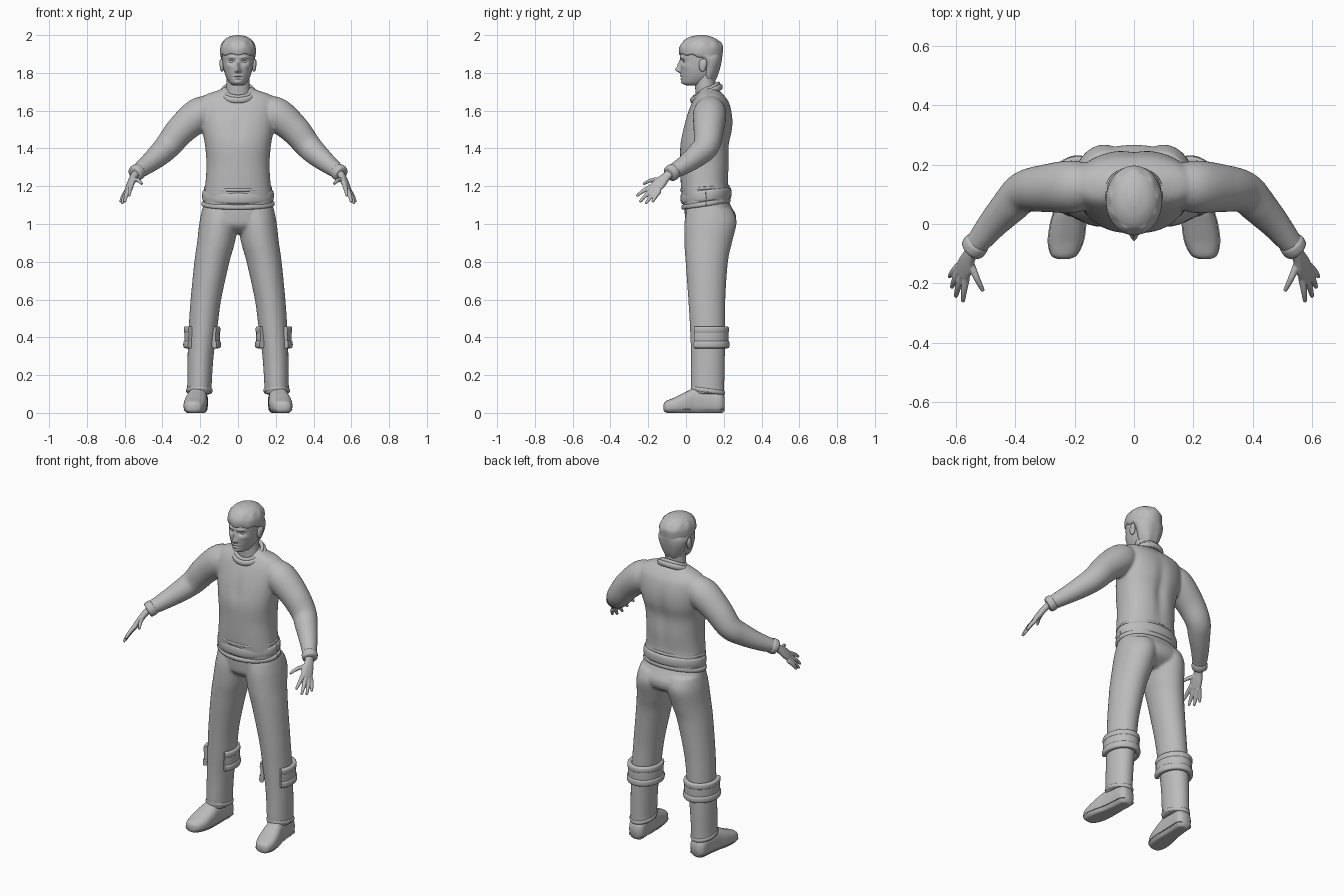
import bpy, bmesh, math
from mathutils import Vector

cube = bpy.data.objects.get("Cube")
if cube:
    bpy.data.objects.remove(cube)

grey = bpy.data.materials.new("plain grey")
grey.use_nodes = True
grey.diffuse_color = (0.5, 0.5, 0.5, 1)
bsdf = grey.node_tree.nodes["Principled BSDF"]
bsdf.inputs["Base Color"].default_value = (0.5, 0.5, 0.5, 1)
bsdf.inputs["Roughness"].default_value = 0.7


def refine(rows, steps):
    """Catmull-Rom interpolation between cross-sections."""
    out = []
    last = len(rows) - 1
    for i in range(last):
        p0, p1, p2, p3 = (rows[min(max(k, 0), last)] for k in range(i - 1, i + 3))
        for j in range(steps):
            t = j / steps
            out.append([b + 0.5 * t * (c - a + t * (2*a - 5*b + 4*c - d + t * (3*(b - c) + d - a)))
                        for a, b, c, d in zip(p0, p1, p2, p3)])
    return out + [list(rows[-1])]


def loft(bm, rows, plane=None, width=None, power=2, segs=40, steps=6, side=1):
    """Skin rows of (x, y, z, half width, half depth); without a plane the rings follow the path."""
    rows = refine(rows, steps)
    mids = [Vector(r[:3]) for r in rows]
    rings, verts = [], []
    for i, row in enumerate(rows):
        if plane:
            u, v = Vector(plane[0]), Vector(plane[1])
        else:
            t = (mids[min(i + 1, len(mids) - 1)] - mids[max(i - 1, 0)]).normalized()
            u = Vector(width) if width else t.cross(Vector((0, 0, 1)))
            u = (u - t * u.dot(t)).normalized()
            v = u.cross(t)
        ring = []
        for k in range(segs):
            a = math.tau * k / segs
            c, s = math.cos(a), math.sin(a)
            c = math.copysign(abs(c) ** (2 / power), c)
            s = math.copysign(abs(s) ** (2 / power), s)
            p = mids[i] + u * (c * max(row[3], 0.002)) + v * (s * max(row[4], 0.002))
            ring.append(bm.verts.new((p.x * side, p.y, p.z)))
        rings.append(ring)
        verts += ring
    faces = [bm.faces.new(rings[0]), bm.faces.new(rings[-1])]
    for a, b in zip(rings, rings[1:]):
        for k in range(segs):
            n = (k + 1) % segs
            faces.append(bm.faces.new((a[k], a[n], b[n], b[k])))
    bmesh.ops.recalc_face_normals(bm, faces=faces)
    return verts


FLAT = ((1, 0, 0), (0, 1, 0))
UPRIGHT = ((1, 0, 0), (0, 0, 1))


def stack(rows, x=0):
    """Rows of (height, y, half width, half depth) to level cross-sections."""
    return [(x, y, z, a, b) for z, y, a, b in rows]


def tube(rows):
    return [(*r, r[3]) for r in rows]


def arc(mid, rx, ry, tilt, start, end, a, b, n=24):
    """Band path round an ellipse, raised by tilt at the back."""
    rows = []
    for i in range(n + 1):
        t = math.radians(start + (end - start) * i / n)
        rows.append((mid[0] + rx * math.cos(t), mid[1] + ry * math.sin(t),
                     mid[2] + tilt * math.sin(t), a, b))
    return rows


def swell(verts, x, z, sx, sz, push, front=True, y_mid=0.08):
    """Soft push along y around (x, z) on the front or back surface."""
    for v in verts:
        if (v.co.y < y_mid) == front:
            d = ((v.co.x - x) / sx) ** 2 + ((v.co.z - z) / sz) ** 2
            v.co.y += push * math.exp(-d)


def ball(bm, mid, size):
    vs = bmesh.ops.create_uvsphere(bm, u_segments=24, v_segments=16, radius=1)["verts"]
    for v in vs:
        v.co = Vector(mid) + Vector(c * s for c, s in zip(v.co, size))


def finish(name, bm, voxel=0, relax=4):
    mesh = bpy.data.meshes.new(name)
    bm.to_mesh(mesh)
    bm.free()
    obj = bpy.data.objects.new(name, mesh)
    bpy.context.collection.objects.link(obj)
    mesh.materials.append(grey)
    if voxel:
        mod = obj.modifiers.new("merge", "REMESH")
        mod.mode = "VOXEL"
        mod.voxel_size = voxel
        mod.use_smooth_shade = True
        mod = obj.modifiers.new("relax", "SMOOTH")
        mod.factor, mod.iterations = 0.5, relax
    else:
        bpy.ops.object.select_all(action="DESELECT")
        obj.select_set(True)
        bpy.context.view_layer.objects.active = obj
        bpy.ops.object.shade_smooth_by_angle(angle=math.radians(50))
    return obj


# sweater: torso and both sleeves merged
bm = bmesh.new()
body = loft(bm, stack([(1.09, .105, .183, .12), (1.15, .105, .182, .128), (1.22, .098, .172, .126),
                       (1.32, .1, .167, .13), (1.42, .1, .175, .131), (1.5, .115, .19, .132),
                       (1.57, .125, .2, .122), (1.64, .13, .205, .1), (1.68, .128, .18, .075),
                       (1.71, .122, .1, .05), (1.73, .12, .06, .03)]), FLAT, power=2.3, segs=64)
swell(body, 0, 1.42, .03, .16, -.014, False)
swell(body, 0, 1.5, .025, .07, .008)
for side in (1, -1):
    loft(bm, tube([(.12, .13, 1.62, .06), (.2, .126, 1.585, .088), (.3, .12, 1.5, .08),
                   (.37, .108, 1.415, .07), (.42, .06, 1.365, .062), (.48, -.005, 1.315, .05),
                   (.54, -.08, 1.27, .038)]), side=side)
finish("sweater", bm, 0.008, 8)

# sweater bands
for name, mid, rx, ry, tilt, a, b in (
        ("collar", (0, .108, 1.69), .087, .073, .035, .013, .016),
        ("collar_inner", (0, .108, 1.705), .076, .064, .035, .01, .014),
        ("hem_band", (0, .106, 1.107), .184, .121, .018, .01, .013),
        ("hem_upper_band", (0, .106, 1.15), .18, .125, .014, .01, .03),
        ("hem_seam", (0, .1, 1.19), .175, .125, .01, .006, .008)):
    bm = bmesh.new()
    loft(bm, arc(mid, rx, ry, tilt, 0, 360, a, b, 32), power=2.5, segs=12, steps=2)
    finish(name, bm)

# trousers: hips and both legs merged
bm = bmesh.new()
loft(bm, stack([(1.13, .108, .175, .112), (1.09, .117, .186, .124), (1.04, .13, .192, .136),
                (.99, .128, .17, .125), (.95, .12, .09, .07)]), FLAT, power=2.2, segs=64)
for side in (1, -1):
    loft(bm, [(.09, .125, 1.08, .1, .12), (.1, .13, 1.01, .104, .138), (.117, .117, .9, .1, .126),
              (.138, .11, .8, .093, .112), (.17, .11, .6, .081, .098), (.185, .114, .45, .076, .093),
              (.198, .116, .3, .069, .09), (.204, .114, .15, .065, .089),
              (.205, .116, .1, .067, .088)], FLAT, side=side)
finish("trousers", bm, 0.008, 6)

# head and neck, with the face shaped by soft pushes
bm = bmesh.new()
head = loft(bm, stack([(1.733, .035, .02, .03), (1.745, .045, .043, .062), (1.78, .062, .064, .087),
                       (1.82, .067, .076, .097), (1.86, .072, .082, .102), (1.91, .075, .085, .104),
                       (1.95, .08, .078, .09), (1.98, .08, .045, .055)]),
            FLAT, power=2.1, segs=128, steps=16)
for x, z, sx, sz, push in ((0, 1.816, .013, .014, -.024), (0, 1.842, .009, .022, -.014),
                           (0, 1.784, .02, .005, -.007), (0, 1.769, .017, .005, -.006),
                           (0, 1.777, .022, .003, .005), (0, 1.75, .02, .01, -.007)):
    swell(head, x, z, sx, sz, push)
for side in (1, -1):
    swell(head, .033 * side, 1.86, .017, .011, .013)
    swell(head, .033 * side, 1.882, .022, .007, -.006)
    swell(head, .05 * side, 1.835, .018, .014, -.004)
    swell(head, .011 * side, 1.81, .006, .006, -.007)
finish("head", bm)
bm = bmesh.new()
loft(bm, stack([(1.63, .115, .085, .06), (1.68, .108, .07, .057), (1.73, .102, .062, .054),
                (1.78, .1, .06, .056), (1.82, .1, .058, .056)]), FLAT)
finish("neck", bm)

# hair cap with fringe and nape
bm = bmesh.new()
hair = loft(bm, stack([(1.75, .118, .045, .035), (1.79, .125, .066, .046), (1.84, .131, .082, .054),
                       (1.875, .118, .09, .073), (1.895, .084, .093, .109), (1.91, .079, .095, .116),
                       (1.94, .08, .092, .115), (1.97, .08, .076, .094), (1.99, .08, .05, .06),
                       (2, .08, .014, .02)]), FLAT, segs=64)
for v in hair:
    lift = 0.004 * math.sin(9 * math.atan2(v.co.y - .08, v.co.x))
    if v.co.z < 1.97:
        v.co.z += lift
finish("hair", bm)

for side, label in ((1, "left"), (-1, "right")):
    # eyes and ears
    bm = bmesh.new()
    ball(bm, (.033 * side, -.002, 1.859), (.015, .0125, .009))
    finish(label + "_eye", bm)
    bm = bmesh.new()
    ball(bm, (.085 * side, .088, 1.84), (.012, .021, .035))
    ball(bm, (.09 * side, .098, 1.85), (.009, .014, .025))
    finish(label + "_ear", bm, 0.004, 2)

    # sleeve cuff
    bm = bmesh.new()
    loft(bm, tube([(.525, -.058, 1.283, .038), (.531, -.067, 1.277, .044),
                   (.543, -.084, 1.267, .043), (.548, -.09, 1.263, .036)]), steps=4, side=side)
    finish(label + "_sleeve_cuff", bm)

    # hand: palm, four fingers and thumb merged
    bm = bmesh.new()
    loft(bm, [(.535, -.075, 1.275, .026, .02), (.553, -.105, 1.25, .025, .018),
              (.568, -.14, 1.215, .035, .017), (.58, -.17, 1.185, .035, .013)],
         width=(.027, .045, -.025), power=2.4, segs=24, side=side)
    for knuckle, bend, tip in (((.565, -.18, 1.2), (.573, -.226, 1.175), (.576, -.262, 1.148)),
                               ((.578, -.172, 1.187), (.592, -.212, 1.152), (.6, -.245, 1.116)),
                               ((.588, -.158, 1.178), (.604, -.19, 1.14), (.614, -.214, 1.107)),
                               ((.59, -.14, 1.175), (.61, -.162, 1.145), (.622, -.178, 1.116)),
                               ((.553, -.125, 1.235), (.53, -.182, 1.232), (.508, -.226, 1.212))):
        loft(bm, tube([(*knuckle, .013), (*bend, .011), (*tip, .007)]), segs=12, side=side)
    finish(label + "_hand", bm, 0.0035, 3)

    # turned-up cuff wrapping the sides and back of the shin
    for part, z, a, b, grow in (("shin_cuff", .4, .011, .055, 0),
                                ("shin_cuff_upper_roll", .44, .013, .018, .001),
                                ("shin_cuff_lower_roll", .362, .014, .02, .003)):
        bm = bmesh.new()
        loft(bm, arc((.19, .116, z), .083 + grow, .098 + grow, 0, -42, 222, a, b), power=3,
             segs=20, steps=2, side=side)
        finish(label + "_" + part, bm)

    # trouser bottom hem
    bm = bmesh.new()
    loft(bm, arc((.205, .116, .118), .063, .084, -.012, 0, 360, .007, .012),
         segs=12, steps=2, side=side)
    finish(label + "_trouser_hem", bm)

    # shoe and its flat sole
    shape = [(.238, -.118, .03, .018, .016), (.236, -.105, .032, .042, .028),
             (.23, -.06, .038, .058, .04), (.222, 0, .05, .059, .056), (.215, .05, .06, .053, .066),
             (.21, .12, .06, .05, .062), (.207, .18, .055, .048, .055), (.207, .203, .05, .03, .035)]
    for part, grow, low, high in (("shoe", 1, .008, 1), ("sole", 1.05, 0, .02)):
        bm = bmesh.new()
        for v in loft(bm, [(x, y, z, a * grow, b * 1.1) for x, y, z, a, b in shape], UPRIGHT,
                      power=2.5, side=side):
            v.co.z = min(max(v.co.z, low), high)
        finish(label + "_" + part, bm)
